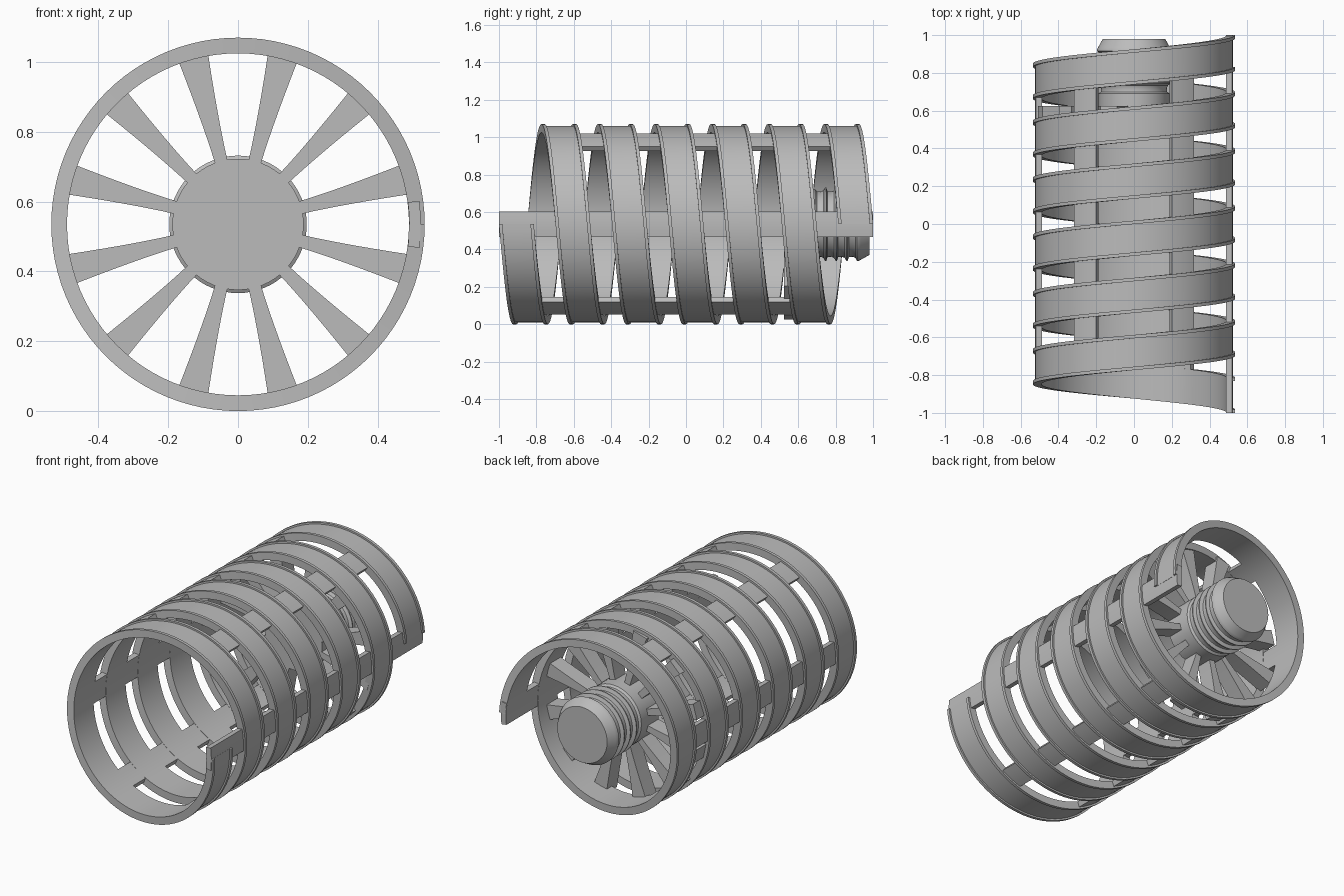
import bpy, bmesh
from math import sin, cos, pi, radians, tau

cube = bpy.data.objects.get("Cube")
if cube:
    bpy.data.objects.remove(cube, do_unlink=True)

R, INNER, BODY = 0.535, 0.49, 0.525   # lip, inner and outer wall radii
PITCH, WIDTH, TURNS = 0.3024, 0.186, 6
LIP = 0.018

grey = bpy.data.materials.new("plain_grey")
grey.use_nodes = True
grey.diffuse_color = (0.5, 0.5, 0.5, 1)
grey.node_tree.nodes["Principled BSDF"].inputs["Base Color"].default_value = (0.5, 0.5, 0.5, 1)


def at(r, a, y):
    """Point at radius r and angle a around the long axis."""
    return (r * cos(a), y, R + r * sin(a))


def loft(name, sections, smooth=True):
    """Skin closed cross-sections and cap both ends."""
    bm = bmesh.new()
    rings = [[bm.verts.new(p) for p in s] for s in sections]
    n = len(rings[0])
    for a, b in zip(rings, rings[1:]):
        for i in range(n):
            bm.faces.new((a[i], a[(i + 1) % n], b[(i + 1) % n], b[i]))
    bm.faces.new(rings[0])
    bm.faces.new(rings[-1][::-1])
    bmesh.ops.recalc_face_normals(bm, faces=bm.faces)
    mesh = bpy.data.meshes.new(name)
    bm.to_mesh(mesh)
    bm.free()
    mesh.materials.append(grey)
    ob = bpy.data.objects.new(name, mesh)
    bpy.context.collection.objects.link(ob)
    if smooth:
        bpy.ops.object.select_all(action="DESELECT")
        ob.select_set(True)
        bpy.context.view_layer.objects.active = ob
        bpy.ops.object.shade_smooth_by_angle(angle=radians(30))
    return ob


# Helical band with a raised lip along each edge
profile = [(INNER, 0), (R, 0), (R, LIP), (BODY, LIP), (BODY, WIDTH - LIP),
           (R, WIDTH - LIP), (R, WIDTH), (INNER, WIDTH)]
steps = 96 * TURNS
loft("spiral_band", [
    [at(r, -tau * TURNS * i / steps, -1 + PITCH * TURNS * i / steps + y) for r, y in profile]
    for i in range(steps + 1)])

# Six lengthwise bars tying the turns together
half = radians(7.4)
for k in range(6):
    a = -k * pi / 3
    y0 = -1 + PITCH * k / 6
    y1 = y0 + PITCH * 5 + WIDTH
    if k == 0:
        y0, y1 = -1, 1
    else:
        y0, y1 = y0 + 0.007, y1 - 0.007
    loft(f"long_bar_{k + 1}", [
        [at(r, a + half * t, y) for r, y in
         ((INNER + 0.001, y0), (BODY - 0.001, y0), (BODY - 0.001, y1), (INNER + 0.001, y1))]
        for t in (-1, -0.5, 0, 0.5, 1)])

# Hub: smooth collar, ridged neck and chamfered tip
outline = [(0.188, 0.525), (0.188, 0.69)]
for k in range(4):
    y = 0.7 + k * 0.057
    outline += [(0.176, y), (0.174, y + 0.02), (0.18, y + 0.034), (0.197, y + 0.044), (0.197, y + 0.05)]
outline += [(0.19, 0.935), (0.165, 0.98)]
loft("threaded_hub", [[at(r, tau * i / 64, y) for i in range(64)] for r, y in outline])

# Twelve flared spokes between hub and cage
SPOKE_FRONT, SPOKE_BACK = 0.525, 0.625
for k in range(12):
    a = radians(15 + 30 * k)
    sections = []
    for i in range(9):
        t = i / 8
        r = 0.175 + t * (0.515 - 0.175)
        w = 0.018 + 0.028 * t ** 1.4
        sections.append([
            (r * cos(a) - s * w * sin(a), y, R + r * sin(a) + s * w * cos(a))
            for s, y in ((-1, SPOKE_FRONT), (1, SPOKE_FRONT), (1, SPOKE_BACK), (-1, SPOKE_BACK))])
    loft(f"spoke_{k + 1}", sections)
